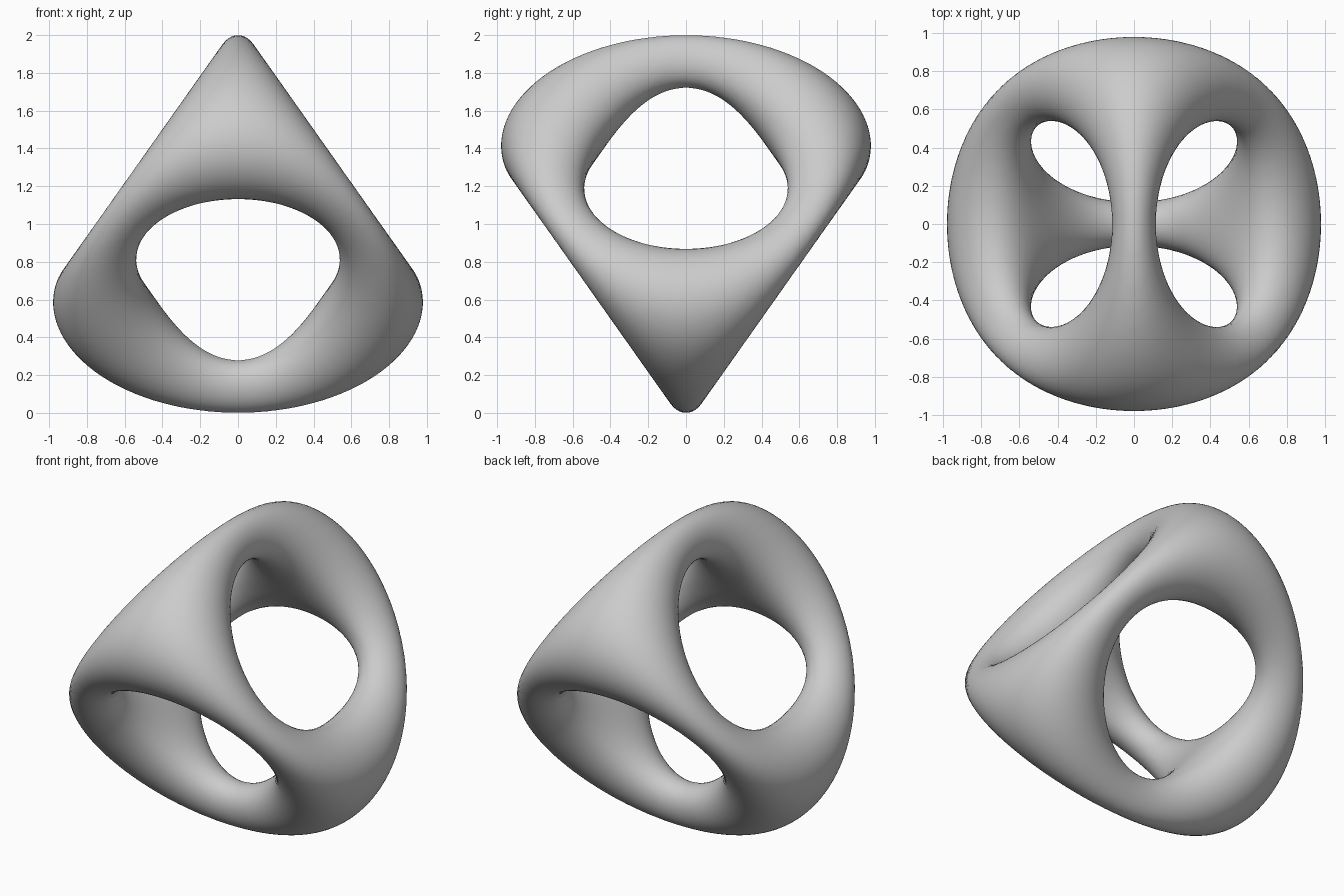
import bpy, bmesh
from mathutils import Vector

cube = bpy.data.objects.get("Cube")
if cube:
    bpy.data.objects.remove(cube, do_unlink=True)

# Rounded hollow tetrahedron: a sphere blended with four tetrahedral planes
K, A, B = 1.0675, 0.8, 0.4


def terms(x, y, z):
    return (x * x + y * y + z * z - A * K * K,
            (z - K) ** 2 - 2 * x * x,
            (z + K) ** 2 - 2 * y * y)


def field(x, y, z):
    q, s, t = terms(x, y, z)
    return q * q - B * s * t


def gradient(x, y, z):
    q, s, t = terms(x, y, z)
    return Vector((4 * x * (q + B * t),
                   4 * y * (q + B * s),
                   4 * z * q - 2 * B * ((z - K) * t + (z + K) * s)))


def pull_to_surface(co, rounds=8):
    co = co.copy()
    for _ in range(rounds):
        g = gradient(*co)
        step = g * (field(*co) / max(g.length_squared, 1e-9))
        if step.length > 0.03:
            step.length = 0.03
        co -= step
    return co


# Sample the field on a grid
N, START = 72, -1.08
H = -2 * START / N
axis = [START + i * H for i in range(N + 1)]
grid = [[[field(x, y, z) for z in axis] for y in axis] for x in axis]

bm = bmesh.new()
cells = {}


def cell_vert(c):
    # One vertex per grid cell that the surface crosses
    if c not in cells:
        centre = Vector([START + (i + 0.5) * H for i in c])
        cells[c] = bm.verts.new(pull_to_surface(centre))
    return cells[c]


def shifted(c, *dirs):
    c = list(c)
    for d in dirs:
        c[d] -= 1
    return tuple(c)


# One quad around every grid edge that passes through the surface
for i in range(1, N):
    for j in range(1, N):
        for k in range(1, N):
            inside = grid[i][j][k] < 0
            ends = (grid[i + 1][j][k], grid[i][j + 1][k], grid[i][j][k + 1])
            for d in range(3):
                if (ends[d] < 0) == inside:
                    continue
                u, v, p = (d + 1) % 3, (d + 2) % 3, (i, j, k)
                ring = [p, shifted(p, u), shifted(p, u, v), shifted(p, v)]
                if not inside:
                    ring.reverse()
                bm.faces.new([cell_vert(c) for c in ring])

# Even out the quads, keeping them on the surface
for _ in range(4):
    bmesh.ops.smooth_vert(bm, verts=bm.verts[:], factor=0.5,
                          use_axis_x=True, use_axis_y=True, use_axis_z=True)
    for vert in bm.verts:
        vert.co = pull_to_surface(vert.co, 4)

# Stand it on the ground
bmesh.ops.translate(bm, verts=bm.verts[:], vec=(0, 0, 1))
for face in bm.faces:
    face.smooth = True

mesh = bpy.data.meshes.new("hollow_tetrahedron")
bm.to_mesh(mesh)
bm.free()

# Plain grey
grey = bpy.data.materials.new("plain_grey")
grey.use_nodes = True
colour = (0.6, 0.6, 0.6, 1)
grey.diffuse_color = colour
grey.node_tree.nodes["Principled BSDF"].inputs["Base Color"].default_value = colour
mesh.materials.append(grey)

body = bpy.data.objects.new("hollow_tetrahedron", mesh)
bpy.context.collection.objects.link(body)
